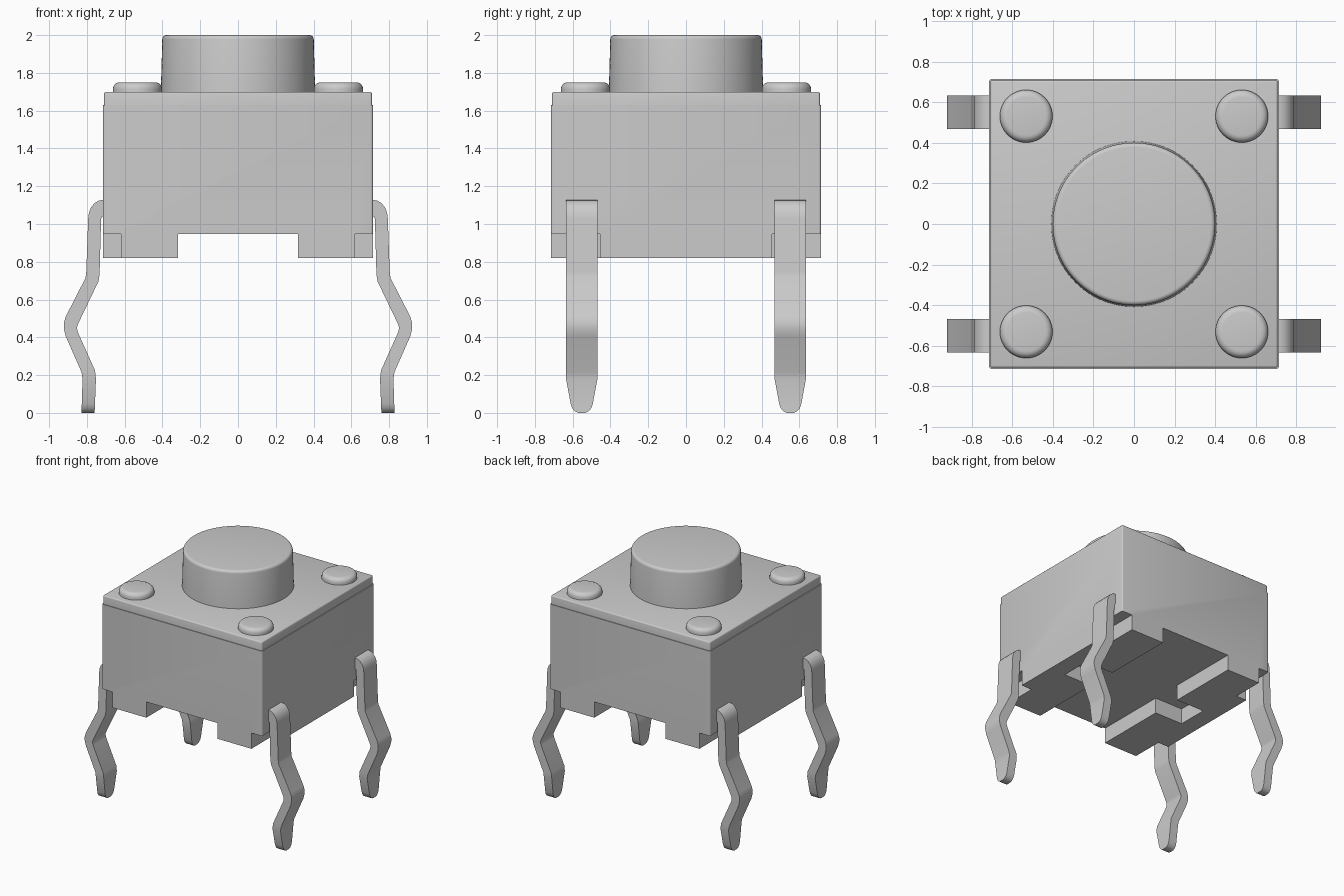
import bpy, bmesh
from math import sin, cos, pi, radians

if "Cube" in bpy.data.objects:
    bpy.data.objects.remove(bpy.data.objects["Cube"])


def finish(name, bm, smooth=True):
    bmesh.ops.recalc_face_normals(bm, faces=bm.faces[:])
    me = bpy.data.meshes.new(name)
    bm.to_mesh(me)
    bm.free()
    ob = bpy.data.objects.new(name, me)
    bpy.context.collection.objects.link(ob)
    if smooth:
        bpy.ops.object.select_all(action='DESELECT')
        ob.select_set(True)
        bpy.context.view_layer.objects.active = ob
        bpy.ops.object.shade_smooth_by_angle(angle=radians(35))
    return ob


def prism(bm, outline, z0, z1):
    lo = [bm.verts.new((x, y, z0)) for x, y in outline]
    hi = [bm.verts.new((x, y, z1)) for x, y in outline]
    bm.faces.new(lo[::-1])
    bm.faces.new(hi)
    n = len(lo)
    for i in range(n):
        j = (i + 1) % n
        bm.faces.new((lo[i], lo[j], hi[j], hi[i]))


def square(h):
    return [(-h, -h), (h, -h), (h, h), (-h, h)]


def rect(x0, x1, y0, y1):
    return [(x0, y0), (x1, y0), (x1, y1), (x0, y1)]


def round_block(name, h, z0, z1, r, top=False):
    """Square block with rounded upright edges and optionally a rounded top."""
    bm = bmesh.new()
    prism(bm, square(h), z0, z1)
    edges = [e for e in bm.edges
             if abs(e.verts[0].co.z - e.verts[1].co.z) > 1e-4
             or (top and min(v.co.z for v in e.verts) > z0 + 1e-4)]
    bmesh.ops.bevel(bm, geom=edges, offset=r, segments=3, profile=0.5, affect='EDGES')
    return finish(name, bm)


def turned(name, profile, cx=0, cy=0, n=64):
    """Solid of revolution from (radius, z) points."""
    bm = bmesh.new()
    rings = [[bm.verts.new((cx + r * cos(2 * pi * i / n), cy + r * sin(2 * pi * i / n), z))
              for i in range(n)] for r, z in profile]
    for a, b in zip(rings, rings[1:]):
        for i in range(n):
            j = (i + 1) % n
            bm.faces.new((a[i], a[j], b[j], b[i]))
    bm.faces.new(rings[0][::-1])
    bm.faces.new(rings[-1])
    return finish(name, bm)


def fillet(r, z, f, steps=5):
    return [(r - f + f * cos(pi / 2 * k / steps), z - f + f * sin(pi / 2 * k / steps))
            for k in range(steps + 1)]


# Housing, with the cross-shaped underside recess and corner notches cut out
housing = round_block("housing", 0.715, 0.82, 1.63, 0.012)
bm = bmesh.new()
W, S, D, E = 0.317, 0.125, 0.57, 0.9
quarter = [(W, E), (W, S), (D, S)]
cross = (quarter + [(x, -y) for x, y in quarter[::-1]]
         + [(-x, -y) for x, y in quarter] + [(-x, y) for x, y in quarter[::-1]])
prism(bm, cross, 0.7, 0.947)
for sx in (-1, 1):
    for sy in (-1, 1):
        prism(bm, rect(*sorted((sx * 0.62, sx * E)), *sorted((sy * 0.455, sy * E))), 0.7, 0.947)
cutter = finish("underside_cutter", bm, smooth=False)
cutter.hide_render = True
mod = housing.modifiers.new("underside", 'BOOLEAN')
mod.operation = 'DIFFERENCE'
mod.solver = 'EXACT'
mod.object = cutter
bpy.ops.object.select_all(action='DESELECT')
housing.select_set(True)
bpy.context.view_layer.objects.active = housing
bpy.ops.object.modifier_apply(modifier=mod.name)
bpy.data.objects.remove(cutter)
bpy.ops.object.shade_smooth_by_angle(angle=radians(35))

# Cover plate and push button
round_block("cover_plate", 0.709, 1.61, 1.70, 0.01, top=True)
turned("push_button", [(0.409, 1.68)] + fillet(0.401, 2.0, 0.022), n=96)

# Leg stations: outer x, z, inner x, z, half width
stations = [(0.70, 1.128, 0.70, 1.05, 0.083)]
for k in range(6):
    a = pi / 2 * (1 - k / 5)
    stations.append((0.715 + 0.078 * cos(a), 1.03 + 0.098 * sin(a),
                     0.715 + 0.010 * cos(a), 1.02 + 0.02 * sin(a), 0.083))
stations += [
    (0.803, 0.75, 0.733, 0.73, 0.083), (0.807, 0.715, 0.739, 0.695, 0.083),
    (0.912, 0.51, 0.845, 0.475, 0.083), (0.922, 0.475, 0.852, 0.455, 0.083),
    (0.922, 0.445, 0.852, 0.445, 0.083), (0.912, 0.405, 0.847, 0.425, 0.083),
    (0.828, 0.215, 0.757, 0.225, 0.083), (0.823, 0.18, 0.752, 0.18, 0.083),
    (0.827, 0.05, 0.757, 0.05, 0.059), (0.828, 0.026, 0.758, 0.026, 0.051),
    (0.829, 0.008, 0.759, 0.008, 0.036), (0.829, 0.0, 0.759, 0.0, 0.018)]

for sx, side in ((-1, "left"), (1, "right")):
    for sy, end in ((-1, "front"), (1, "back")):
        # Rivet head on each cover corner
        turned(f"{end}_{side}_rivet", [(0.13, 1.68)] + fillet(0.13, 1.75, 0.035),
               sx * 0.532, sy * 0.532, 48)
        # Bent leg with a tapered tip
        bm = bmesh.new()
        y = sy * 0.552
        rings = [[bm.verts.new(p) for p in ((sx * ox, y - w, oz), (sx * ox, y + w, oz),
                                            (sx * ix, y + w, iz), (sx * ix, y - w, iz))]
                 for ox, oz, ix, iz, w in stations]
        for a, b in zip(rings, rings[1:]):
            for i in range(4):
                j = (i + 1) % 4
                bm.faces.new((a[i], a[j], b[j], b[i]))
        bm.faces.new(rings[0])
        bm.faces.new(rings[-1])
        finish(f"{end}_{side}_leg", bm)
